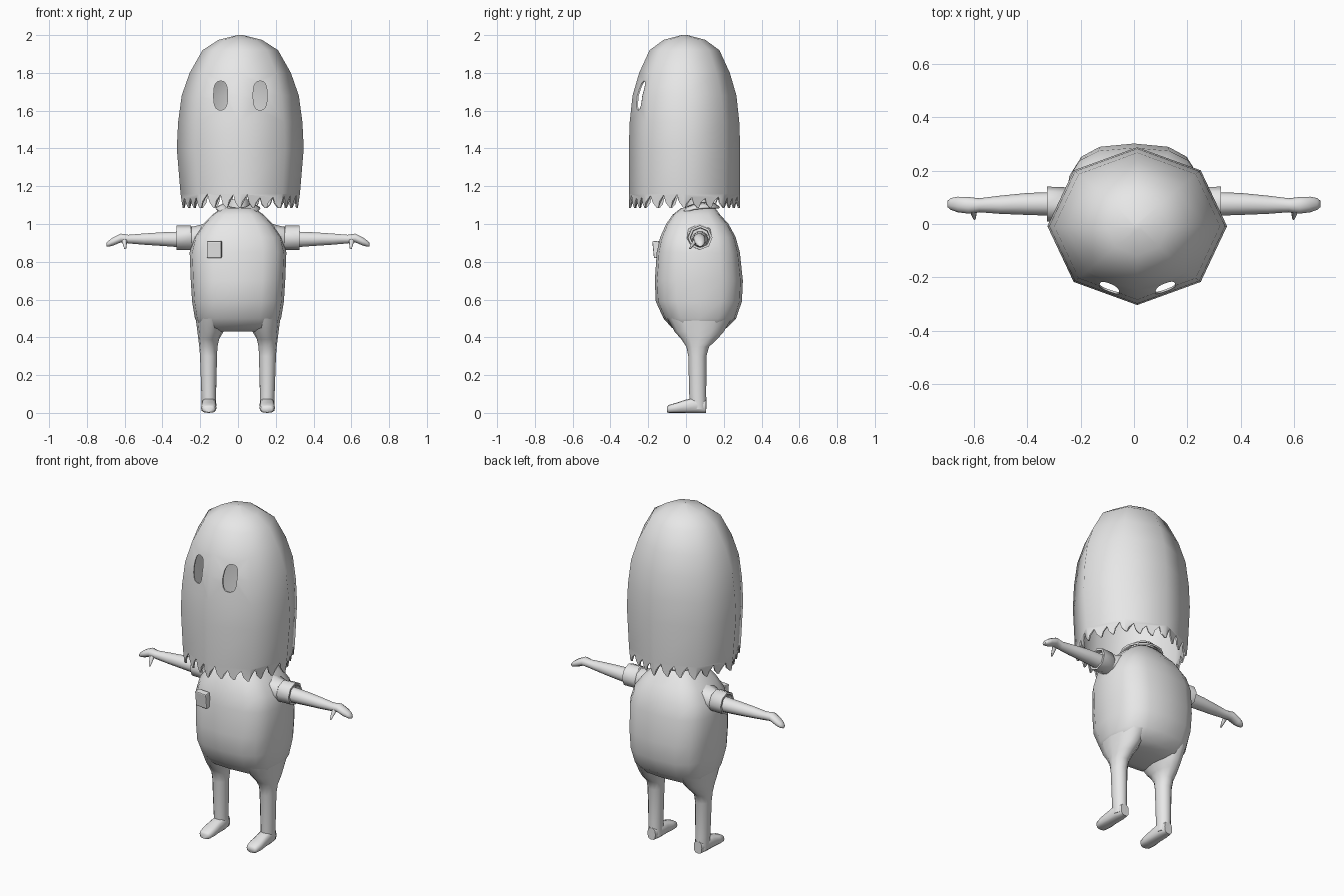
import bpy
import bmesh
import math
import random
from mathutils import Matrix

random.seed(4)
default_cube = bpy.data.objects.get("Cube")
if default_cube:
    bpy.data.objects.remove(default_cube, do_unlink=True)

grey = bpy.data.materials.new("plain grey")
grey.use_nodes = True
grey.diffuse_color = (0.8, 0.8, 0.8, 1)
grey.node_tree.nodes["Principled BSDF"].inputs["Base Color"].default_value = grey.diffuse_color


def make_object(name, bm):
    bmesh.ops.recalc_face_normals(bm, faces=bm.faces)
    mesh = bpy.data.meshes.new(name)
    bm.to_mesh(mesh)
    bm.free()
    mesh.materials.append(grey)
    obj = bpy.data.objects.new(name, mesh)
    bpy.context.collection.objects.link(obj)
    return obj


def activate(obj):
    bpy.ops.object.select_all(action="DESELECT")
    obj.select_set(True)
    bpy.context.view_layer.objects.active = obj


def smooth(obj, degrees=60):
    activate(obj)
    bpy.ops.object.shade_smooth_by_angle(angle=math.radians(degrees))
    return obj


def signed_power(value, power):
    return math.copysign(abs(value) ** power, value)


def place(axis, t, u, v):
    """Put a ring point in space: t runs along the axis, u and v across it."""
    return {"x": (t, u, v), "y": (u, t, v), "z": (u, v, t)}[axis]


def loft(name, axis, rings, sides=12, power=2, cap_start=True, side=1):
    """Skin rings of (along, centre u, centre v, radius u, radius v)."""
    bm = bmesh.new()
    loops = []
    for t, cu, cv, ru, rv in rings:
        loop = []
        for k in range(sides):
            a = math.tau * k / sides
            u = cu + ru * signed_power(math.cos(a), 2 / power)
            v = cv + rv * signed_power(math.sin(a), 2 / power)
            x, y, z = place(axis, t, u, v)
            loop.append(bm.verts.new((x * side, y, z)))
        loops.append(loop)
    for low, high in zip(loops, loops[1:]):
        for k in range(sides):
            n = (k + 1) % sides
            bm.faces.new((low[k], low[n], high[n], high[k]))
    if cap_start:
        bm.faces.new(loops[0])
    bm.faces.new(loops[-1])
    return make_object(name, bm)


def cut(obj, cutter):
    mod = obj.modifiers.new("cut", "BOOLEAN")
    mod.operation = "DIFFERENCE"
    mod.solver = "EXACT"
    mod.object = cutter
    activate(obj)
    bpy.ops.object.modifier_apply(modifier=mod.name)
    bpy.data.objects.remove(cutter, do_unlink=True)


# Hood: hollow eight-sided dome, open below
cx, cy = 0.012, -0.008
hood = loft("hood", "z", [
    (1.085, cx, cy, 0.305, 0.293),
    (1.16, cx, cy, 0.316, 0.295),
    (1.4, cx, cy, 0.336, 0.295),
    (1.54, cx, cy, 0.329, 0.29),
    (1.68, cx, cy, 0.31, 0.275),
    (1.8, cx, cy, 0.268, 0.24),
    (1.92, cx, cy, 0.2, 0.185),
    (1.975, cx, cy, 0.115, 0.11),
    (2.0, cx, cy, 0.015, 0.015)], sides=8, cap_start=False)
shell = hood.modifiers.new("shell", "SOLIDIFY")
shell.thickness = 0.008
shell.offset = -1
activate(hood)
bpy.ops.object.modifier_apply(modifier=shell.name)

# Eye holes
for eye_x in (-0.092, 0.117):
    cut(hood, loft("eye_cutter", "y", [
        (-0.5, eye_x, 1.68, 0.037, 0.077),
        (-0.1, eye_x, 1.68, 0.037, 0.077)], sides=20, power=2.7))

# Ragged hem: wedge-shaped notches all round
bm = bmesh.new()
teeth = 24
step = math.tau / teeth
for k in range(teeth):
    a = step * (k + 0.5)
    peak = random.uniform(1.135, 1.16)
    ends = []
    for r in (0.15, 0.45):
        corners = []
        for turn, z in ((-0.48, 1.08), (0.48, 1.08), (0, peak)):
            b = a + turn * step
            corners.append(bm.verts.new((cx + r * math.cos(b), cy + r * math.sin(b), z)))
        ends.append(corners)
        bm.faces.new(corners)
    for i in range(3):
        j = (i + 1) % 3
        bm.faces.new((ends[0][i], ends[0][j], ends[1][j], ends[1][i]))
cut(hood, make_object("notch_cutter", bm))
smooth(hood)

# Torso
smooth(loft("torso", "z", [
    (0.43, 0, 0.07, 0.15, 0.08),
    (0.45, 0, 0.07, 0.205, 0.145),
    (0.5, 0, 0.073, 0.228, 0.192),
    (0.59, 0, 0.068, 0.243, 0.228),
    (0.7, 0, 0.068, 0.25, 0.233),
    (0.85, 0, 0.065, 0.256, 0.22),
    (0.93, 0, 0.063, 0.235, 0.2),
    (1.0, 0, 0.06, 0.185, 0.165),
    (1.05, 0, 0.055, 0.135, 0.125),
    (1.085, 0, 0.065, 0.085, 0.09)], sides=16, power=2.9))
smooth(loft("neck", "z", [
    (1.05, 0, 0.07, 0.065, 0.07),
    (1.13, 0, 0.07, 0.06, 0.065)]), 40)

# Collar: folded band, lower and split at the front
bm = bmesh.new()
pairs = []
count = 14
gap = 0.12
for k in range(count + 1):
    a = -math.pi / 2 + gap + (math.tau - 2 * gap) * k / count
    c, s = math.cos(a), math.sin(a)
    front = max(0, -s)
    pairs.append((
        bm.verts.new((0.07 * c, 0.065 + 0.08 * s, 1.115 - 0.03 * front)),
        bm.verts.new((0.12 * c, 0.06 + 0.12 * s, 1.09 - 0.035 * front))))
for a, b in zip(pairs, pairs[1:]):
    bm.faces.new((a[0], a[1], b[1], b[0]))
collar = make_object("collar", bm)
collar.modifiers.new("thickness", "SOLIDIFY").thickness = 0.01
smooth(collar, 40)

# Chest pocket
bm = bmesh.new()
bmesh.ops.create_cube(bm, size=1, matrix=Matrix.Diagonal((0.078, 0.036, 0.09, 1)))
pocket = make_object("pocket", bm)
pocket.location = (-0.125, -0.153, 0.865)
pocket.rotation_euler = (0.1, 0, 0.1 * -1)
bevel = pocket.modifiers.new("soft_edges", "BEVEL")
bevel.width = 0.006
bevel.segments = 2

# Limbs, once for each side
for label, side in (("left", 1), ("right", -1)):
    smooth(loft(label + "_sleeve", "x", [
        (0.15, 0.07, 0.925, 0.1, 0.085),
        (0.21, 0.07, 0.925, 0.075, 0.068),
        (0.245, 0.072, 0.925, 0.06, 0.06),
        (0.25, 0.072, 0.928, 0.065, 0.065),
        (0.325, 0.075, 0.928, 0.065, 0.065),
        (0.325, 0.075, 0.928, 0.053, 0.053),
        (0.3, 0.075, 0.928, 0.05, 0.05)], sides=8, side=side), 50)
    smooth(loft(label + "_arm", "x", [
        (0.28, 0.075, 0.918, 0.045, 0.045),
        (0.4, 0.075, 0.92, 0.041, 0.038),
        (0.5, 0.072, 0.92, 0.034, 0.031),
        (0.58, 0.07, 0.92, 0.026, 0.024),
        (0.62, 0.07, 0.926, 0.031, 0.024),
        (0.66, 0.073, 0.908, 0.029, 0.023),
        (0.685, 0.075, 0.896, 0.022, 0.017),
        (0.697, 0.075, 0.89, 0.012, 0.01)], sides=10, side=side))
    smooth(loft(label + "_thumb", "z", [
        (0.868, 0.597, 0.02, 0.005, 0.005),
        (0.89, 0.599, 0.035, 0.01, 0.01),
        (0.92, 0.602, 0.058, 0.016, 0.016)], sides=8, side=side))
    smooth(loft(label + "_leg", "z", [
        (0.02, 0.153, 0.065, 0.038, 0.043),
        (0.1, 0.155, 0.062, 0.039, 0.045),
        (0.3, 0.156, 0.06, 0.045, 0.048),
        (0.35, 0.157, 0.062, 0.048, 0.06),
        (0.39, 0.155, 0.07, 0.055, 0.095),
        (0.43, 0.146, 0.07, 0.069, 0.13),
        (0.5, 0.14, 0.072, 0.084, 0.17)], side=side))
    smooth(loft(label + "_foot", "y", [
        (-0.1, 0.155, 0.018, 0.024, 0.015),
        (-0.09, 0.155, 0.021, 0.035, 0.021),
        (-0.05, 0.155, 0.027, 0.041, 0.027),
        (0, 0.154, 0.035, 0.038, 0.035),
        (0.06, 0.153, 0.042, 0.039, 0.042),
        (0.107, 0.153, 0.035, 0.026, 0.035)], power=2.8, side=side))
